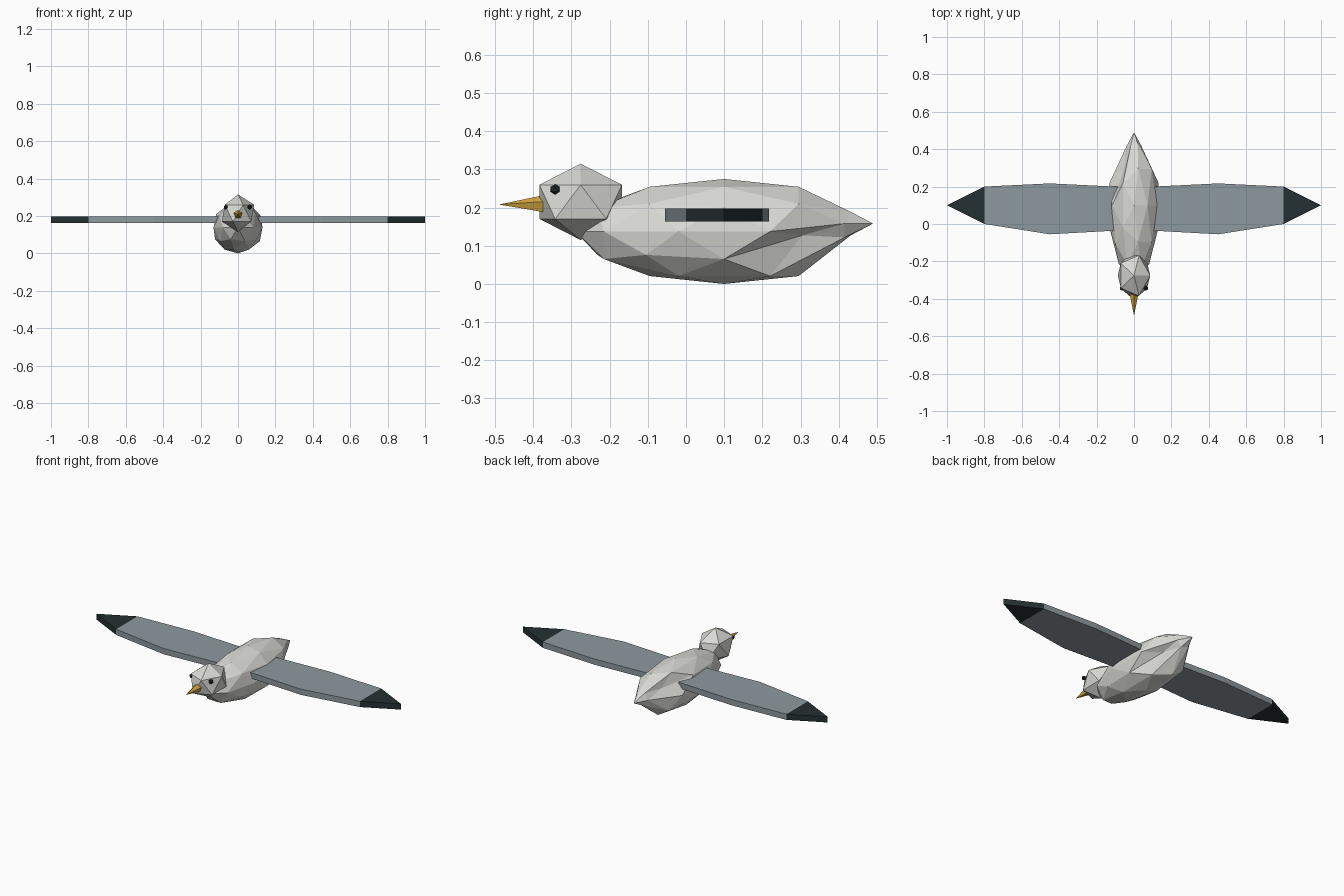
import bpy, bmesh, math

cube = bpy.data.objects.get("Cube")
if cube:
    bpy.data.objects.remove(cube, do_unlink=True)


def material(name, rgb):
    m = bpy.data.materials.new(name)
    m.use_nodes = True
    color = (*rgb, 1)
    m.diffuse_color = color
    m.node_tree.nodes["Principled BSDF"].inputs["Base Color"].default_value = color
    return m


WHITE = material("feather white", (0.70, 0.70, 0.67))
GREY = material("wing grey", (0.27, 0.32, 0.345))
BLACK = material("tip black", (0.018, 0.03, 0.032))
YELLOW = material("beak yellow", (0.65, 0.38, 0.05))


def finish(bm, name, *mats):
    bmesh.ops.recalc_face_normals(bm, faces=bm.faces)
    mesh = bpy.data.meshes.new(name)
    bm.to_mesh(mesh)
    bm.free()
    for m in mats:
        mesh.materials.append(m)
    obj = bpy.data.objects.new(name, mesh)
    bpy.context.collection.objects.link(obj)
    return obj


def ball(name, center, size, detail, mat, shape=None):
    """Faceted ball, optionally reshaped per unit-sphere vertex."""
    bm = bmesh.new()
    bmesh.ops.create_icosphere(bm, subdivisions=detail, radius=1)
    for v in bm.verts:
        if shape:
            shape(v)
        v.co = [c + s * p for c, s, p in zip(center, size, v.co)]
    return finish(bm, name, mat)


def pinch_tail(v):
    # narrow and lift the rear of the body into a pointed tail
    if v.co.y > 0.51:
        v.co.x *= 0.5
        v.co.z = v.co.z * 0.5 + 0.15


ball("body", (0, 0.1, 0.1375), (0.1375, 0.39, 0.1375), 2, WHITE, pinch_tail)
ball("head", (0, -0.276, 0.215), (0.097, 0.127, 0.1), 1, WHITE)

# Eyes and wings, one per side
WING_STATIONS = [(0.0, -0.03, 0.195), (0.45, -0.055, 0.217), (0.8, 0.0, 0.2)]
LOW, HIGH = 0.163, 0.197


def wing(name, side):
    bm = bmesh.new()

    def column(x, y):
        return [bm.verts.new((side * x, y, z)) for z in (LOW, HIGH)]

    front = [column(x, y) for x, y, _ in WING_STATIONS]
    back = [column(x, y) for x, _, y in WING_STATIONS]
    tip = column(1.0, 0.1)
    # grey panel: top, bottom, root and edge strips
    outline = front + back[::-1]
    for level in (0, 1):
        bm.faces.new([c[level] for c in outline])
    for a, b in zip(outline, outline[1:] + outline[:1]):
        if not (a is front[-1] and b is back[-1]):
            bm.faces.new((a[0], b[0], b[1], a[1]))
    # black tip
    tip_faces = [bm.faces.new((front[-1][k], tip[k], back[-1][k])) for k in (0, 1)]
    for c in (front[-1], back[-1]):
        tip_faces.append(bm.faces.new((c[0], tip[0], tip[1], c[1])))
    for f in tip_faces:
        f.material_index = 1
    finish(bm, name, GREY, BLACK)


for label, side in (("left", 1), ("right", -1)):
    wing(label + "_wing", side)
    ball(label + "_eye", (side * 0.063, -0.343, 0.248), (0.014,) * 3, 1, BLACK)

# Beak: five-sided cone pointing forward
bpy.ops.mesh.primitive_cone_add(vertices=5, radius1=0.024, radius2=0, depth=0.115,
                                location=(0, -0.4325, 0.208),
                                rotation=(math.pi / 2, 0, 0))
beak = bpy.context.object
beak.name = "beak"
beak.data.materials.append(YELLOW)
